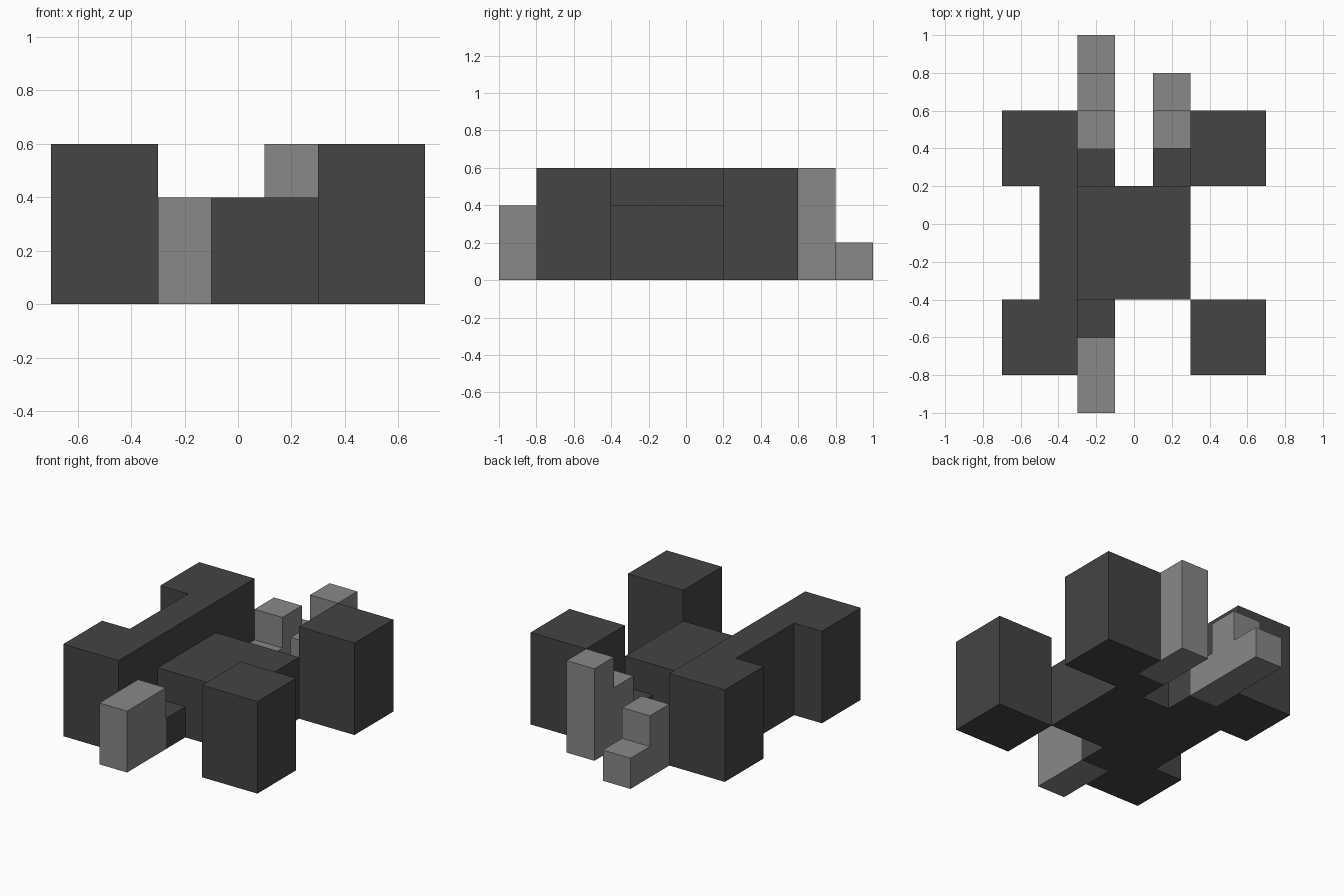
import bpy
import bmesh
from mathutils import Vector

cube = bpy.data.objects.get("Cube")
if cube:
    bpy.data.objects.remove(cube, do_unlink=True)

U = 0.2  # grid unit


def make_material(name, value):
    mat = bpy.data.materials.new(name)
    mat.use_nodes = True
    color = (value, value, value, 1)
    mat.diffuse_color = color
    mat.node_tree.nodes["Principled BSDF"].inputs["Base Color"].default_value = color
    return mat


dark = make_material("dark grey", 0.058)
light = make_material("light grey", 0.246)


def extrude(name, outline, offset, mat):
    """Flat outline (list of 3D points in units) pushed along offset."""
    bm = bmesh.new()
    face = bm.faces.new([bm.verts.new(Vector(p) * U) for p in outline])
    moved = bmesh.ops.extrude_face_region(bm, geom=[face])["geom"]
    verts = [v for v in moved if isinstance(v, bmesh.types.BMVert)]
    bmesh.ops.translate(bm, verts=verts, vec=Vector(offset) * U)
    bmesh.ops.recalc_face_normals(bm, faces=bm.faces)
    mesh = bpy.data.meshes.new(name)
    bm.to_mesh(mesh)
    bm.free()
    mesh.materials.append(mat)
    obj = bpy.data.objects.new(name, mesh)
    bpy.context.collection.objects.link(obj)
    return obj


def box(name, x, y, height, mat):
    base = [(x[0], y[0], 0), (x[1], y[0], 0), (x[1], y[1], 0), (x[0], y[1], 0)]
    return extrude(name, base, (0, 0, height), mat)


def side_profile(name, x, points, mat):
    """Stepped y-z silhouette, one unit wide."""
    return extrude(name, [(x, y, z) for y, z in points], (1, 0, 0), mat)


# Body and the tall right side: a wall joining two corner blocks
box("body", (-1.5, 1.5), (-2, 1), 2, dark)
plan = [(-3.5, -4), (-1.5, -4), (-1.5, 3), (-3.5, 3),
        (-3.5, 1), (-2.5, 1), (-2.5, -2), (-3.5, -2)]
extrude("right_side", [(x, y, 0) for x, y in plan], (0, 0, 3), dark)

# Free-standing corner blocks on the left
box("front_left_block", (1.5, 3.5), (-4, -2), 3, dark)
box("back_left_block", (1.5, 3.5), (1, 3), 3, dark)

# Low arms holding the prongs
box("front_arm", (-1.5, -0.5), (-3, -2), 1, dark)
for label, x in (("right", -1.5), ("left", 0.5)):
    box("back_" + label + "_arm", (x, x + 1), (1, 2), 1, dark)

# Light prongs
box("front_prong", (-1.5, -0.5), (-5, -3), 2, light)
side_profile("back_right_prong", -1.5,
             [(2, 0), (5, 0), (5, 1), (4, 1), (4, 2), (3, 2), (3, 1), (2, 1)], light)
side_profile("back_left_prong", 0.5,
             [(2, 0), (4, 0), (4, 3), (3, 3), (3, 2), (2, 2)], light)
